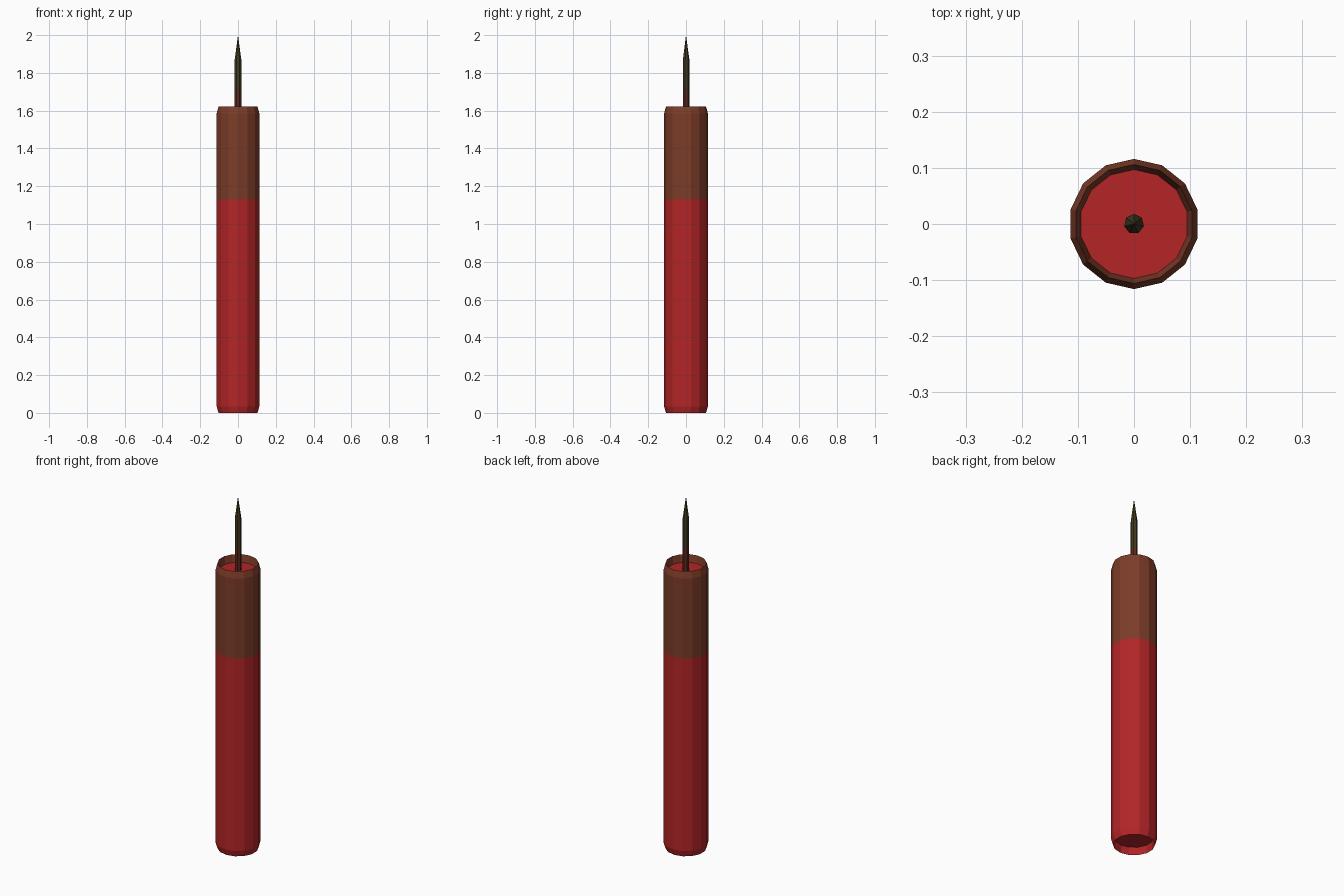
import bpy, bmesh, math

if "Cube" in bpy.data.objects:
    bpy.data.objects.remove(bpy.data.objects["Cube"])


def material(name, srgb):
    m = bpy.data.materials.new(name)
    m.diffuse_color = [(c / 255 / 12.92 if c < 10 else ((c / 255 + 0.055) / 1.055) ** 2.4)
                       for c in srgb] + [1.0]
    m.use_nodes = True
    m.node_tree.nodes["Principled BSDF"].inputs["Base Color"].default_value = m.diffuse_color
    return m


RED = material("red paper", (180, 37, 39))
BROWN = material("brown wrap", (124, 60, 40))
OLIVE = material("dark olive fuse", (66, 58, 30))
RUST = material("rusty fuse base", (92, 42, 30))


def lathe(name, profile, sides, mats, pick):
    """Spin an (r, z) profile round z; r = 0 at the ends becomes a point or cap."""
    bm = bmesh.new()
    rings = []
    for r, z in profile:
        n = sides if r > 0 else 1
        rings.append([bm.verts.new((r * math.cos(a), r * math.sin(a), z))
                      for a in (math.pi / 2 + i * math.tau / sides for i in range(n))])
    for k, (lo, hi) in enumerate(zip(rings, rings[1:])):
        for i in range(sides):
            j = (i + 1) % sides
            loop = [lo[i % len(lo)], lo[j % len(lo)], hi[j % len(hi)], hi[i % len(hi)]]
            f = bm.faces.new(list(dict.fromkeys(loop)))
            f.material_index = pick(k)
    bmesh.ops.recalc_face_normals(bm, faces=bm.faces)
    mesh = bpy.data.meshes.new(name)
    bm.to_mesh(mesh)
    bm.free()
    for m in mats:
        mesh.materials.append(m)
    ob = bpy.data.objects.new(name, mesh)
    bpy.context.collection.objects.link(ob)
    return ob


# Paper tube: recessed red ends, chamfered rims, brown wrap on the upper part
tube = [(0, 0.04), (0.097, 0.04), (0.106, 0.0), (0.116, 0.035), (0.116, 1.13),
        (0.116, 1.585), (0.106, 1.622), (0.097, 1.58), (0, 1.58)]
lathe("stick_tube", tube, 14, [RED, BROWN], lambda k: 1 if 4 <= k <= 6 else 0)

# Fuse: thin rod with a long pointed tip and a rusty lower part
fuse = [(0, 1.575), (0.018, 1.575), (0.018, 1.71), (0.018, 1.87), (0, 2.0)]
lathe("fuse", fuse, 7, [OLIVE, RUST], lambda k: 1 if k < 2 else 0)
